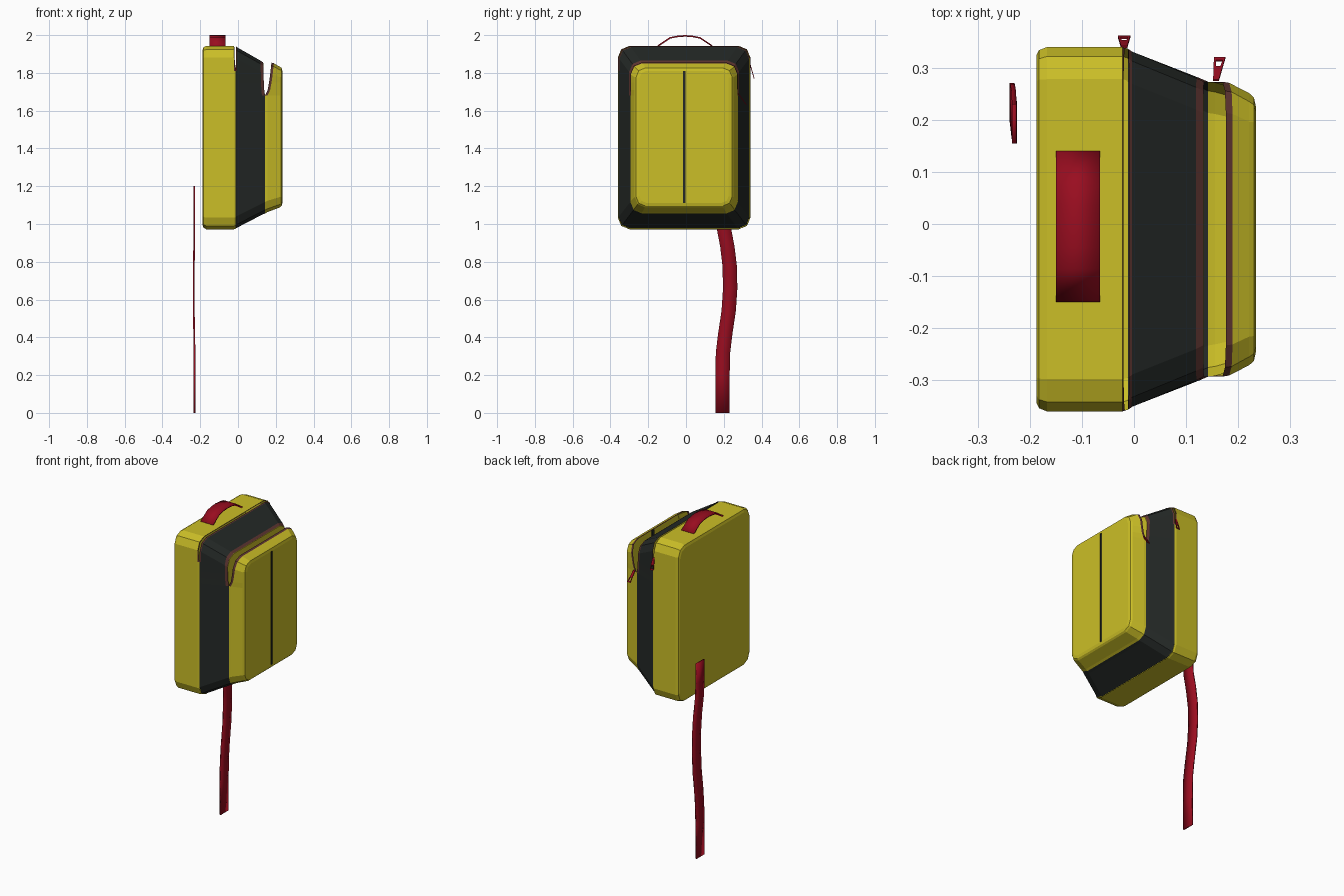
import bpy, bmesh, math
from mathutils import Vector

if "Cube" in bpy.data.objects:
    bpy.data.objects.remove(bpy.data.objects["Cube"])


def material(name, rgb):
    m = bpy.data.materials.new(name)
    m.diffuse_color = (*rgb, 1)
    m.use_nodes = True
    m.node_tree.nodes["Principled BSDF"].inputs["Base Color"].default_value = m.diffuse_color
    return m


YELLOW = material("yellow_fabric", (0.60, 0.52, 0.02))
DARK = material("dark_fabric", (0.018, 0.022, 0.02))
RED = material("red_webbing", (0.32, 0.004, 0.014))
TAPE = material("zip_tape", (0.11, 0.035, 0.03))
CY = -0.01  # the bag body sits slightly off centre


def finish(name, bm, mats, solid=0.0):
    bmesh.ops.recalc_face_normals(bm, faces=bm.faces)
    me = bpy.data.meshes.new(name)
    bm.to_mesh(me)
    bm.free()
    ob = bpy.data.objects.new(name, me)
    bpy.context.collection.objects.link(ob)
    for m in mats:
        me.materials.append(m)
    if solid:
        mod = ob.modifiers.new("thickness", 'SOLIDIFY')
        mod.thickness, mod.offset = solid, 0
    return ob


def ring(x, hy, z0, z1, r, notch=1.68, dx=0.0):
    """Round-cornered outline at x; above the notch height it bends by dx."""
    def corner(cy, cz, a0):
        return [(cy + r * math.cos(math.radians(a0 + a)),
                 cz + r * math.sin(math.radians(a0 + a))) for a in (0, 45, 90)]
    side = [notch, notch + 0.03, notch + 0.07]
    pts = corner(hy - r, z0 + r, -90) + [(hy, z) for z in side]
    pts += corner(hy - r, z1 - r, 0) + corner(-hy + r, z1 - r, 90)
    pts += [(-hy, z) for z in reversed(side)] + corner(-hy + r, z0 + r, 180)
    out = []
    for y, z in pts:
        t = min(1, max(0, (z - notch) / (z1 - notch)))
        out.append(Vector((x + dx * math.sqrt(t), y + CY, z)))
    return out


def loft(rings, tape_bands=(), notch=1.68, cap_first=False, cap_last=False):
    """Skin the rings; tape bands use material 1 above the notch."""
    bm = bmesh.new()
    rows = [[bm.verts.new(p) for p in r] for r in rings]
    n = len(rows[0])
    for k in range(len(rows) - 1):
        for i in range(n):
            j = (i + 1) % n
            f = bm.faces.new((rows[k][i], rows[k][j], rows[k + 1][j], rows[k + 1][i]))
            if k in tape_bands and min(v.co.z for v in f.verts) > notch - 0.01:
                f.material_index = 1
    if cap_first:
        bm.faces.new(rows[0])
    last = bm.faces.new(rows[-1]) if cap_last else None
    return bm, last


# Back shell, open toward the main zip
N1 = 1.81
bm, _ = loft([ring(-0.188, 0.335, 0.995, 1.92, 0.05, N1),
              ring(-0.183, 0.345, 0.98, 1.935, 0.057, N1),
              ring(-0.168, 0.351, 0.972, 1.943, 0.062, N1),
              ring(-0.022, 0.351, 0.972, 1.943, 0.062, N1),
              ring(-0.012, 0.348, 0.974, 1.941, 0.062, N1, -0.008)],
             (3,), N1, cap_first=True)
finish("back_shell", bm, [YELLOW, TAPE])

# Main zip tape edge
bm, _ = loft([ring(-0.012, 0.347, 0.976, 1.94, 0.062, N1, 0.002),
              ring(-0.006, 0.343, 0.98, 1.936, 0.062, N1, 0.002)], (0,), N1)
finish("main_zip_edge", bm, [DARK, TAPE])

# Dark tapering gusset with the pocket zip tape at its front rim
bm, _ = loft([ring(-0.006, 0.343, 0.98, 1.936, 0.062),
              ring(0.127, 0.291, 1.049, 1.865, 0.06, dx=-0.008),
              ring(0.143, 0.284, 1.056, 1.855, 0.06, dx=-0.01)], (1,))
finish("gusset", bm, [DARK, TAPE])

# Pocket lining wall
bm, _ = loft([ring(0.132, 0.284, 1.056, 1.855, 0.06),
              ring(0.134, 0.282, 1.058, 1.853, 0.06)], cap_last=True)
finish("pocket_lining", bm, [YELLOW, TAPE])

# Front pocket, with a zip gap above and a recessed centre seam
bm, front = loft([ring(0.143, 0.284, 1.056, 1.855, 0.06, dx=0.034),
                  ring(0.156, 0.282, 1.063, 1.851, 0.06, dx=0.034),
                  ring(0.222, 0.262, 1.088, 1.832, 0.055),
                  ring(0.231, 0.254, 1.096, 1.826, 0.048),
                  ring(0.235, 0.236, 1.112, 1.81, 0.036)], (0,), cap_last=True)
# seam strip cut across the front
front_faces = [front]
for y in (-0.017, -0.002):
    geom = front_faces + list({e for f in front_faces for e in f.edges}) \
        + list({v for f in front_faces for v in f.verts})
    bmesh.ops.bisect_plane(bm, geom=geom, plane_co=(0, y, 0), plane_no=(0, 1, 0))
    front_faces = [f for f in bm.faces if all(v.co.x > 0.2345 for v in f.verts)]
strip = [f for f in front_faces if abs(f.calc_center_median().y + 0.0095) < 0.006]
res = bmesh.ops.extrude_face_region(bm, geom=strip)
bmesh.ops.delete(bm, geom=strip, context='FACES_ONLY')
for g in res["geom"]:
    if isinstance(g, bmesh.types.BMVert):
        g.co.x -= 0.007
for f in bm.faces:
    if min(v.co.x for v in f.verts) > 0.226 and all(-0.018 < v.co.y < -0.001 for v in f.verts) \
            and min(v.co.x for v in f.verts) < 0.2305:
        f.material_index = 2
finish("front_pocket", bm, [YELLOW, TAPE, DARK])


def ribbon(name, left, right, thick):
    """Webbing strip between two matching edges."""
    b = bmesh.new()
    l = [b.verts.new(p) for p in left]
    r = [b.verts.new(p) for p in right]
    for i in range(len(l) - 1):
        b.faces.new((l[i], r[i], r[i + 1], l[i + 1]))
    ob = finish(name, b, [RED], thick)
    bpy.context.view_layer.objects.active = ob
    ob.select_set(True)
    bpy.ops.object.shade_smooth_by_angle(angle=math.radians(35))
    ob.select_set(False)
    return ob


# Carry handle on top
arch = [(-0.148, 1.943), (-0.085, 1.985), (-0.045, 1.993), (-0.005, 1.996),
        (0.035, 1.993), (0.075, 1.985), (0.138, 1.943)]
ribbon("carry_handle", [(-0.15, y, z) for y, z in arch],
       [(-0.066, y, z) for y, z in arch], 0.008)

# Hanging strap behind the back: (x, centre y, z)
path = [(-0.231, 0.193, 1.2), (-0.231, 0.193, 1.08), (-0.231, 0.2, 0.98), (-0.232, 0.219, 0.88),
        (-0.234, 0.231, 0.78), (-0.235, 0.234, 0.66), (-0.234, 0.226, 0.54),
        (-0.232, 0.208, 0.42), (-0.230, 0.196, 0.32), (-0.230, 0.193, 0.2), (-0.230, 0.193, 0)]
ribbon("hanging_strap", [(x, y - 0.038, z) for x, y, z in path],
       [(x, y + 0.038, z) for x, y, z in path], 0.009)


# Zip pulls: flared tabs with a hole near the wide end
def zip_pull(name, top, bottom, w):
    a, b = Vector(top), Vector(bottom)
    bm = bmesh.new()

    def quad(t0, t1, w0, w1):
        return [bm.verts.new(a.lerp(b, t) + Vector((s * k, 0, 0)))
                for t, s, k in ((t0, -1, w0), (t0, 1, w0), (t1, 1, w1), (t1, -1, w1))]
    outer = quad(0, 1, w * 0.5, w)
    inner = quad(0.6, 0.88, w * 0.4, w * 0.6)
    for i in range(4):
        j = (i + 1) % 4
        bm.faces.new((outer[i], outer[j], inner[j], inner[i]))
    finish(name, bm, [RED], 0.004)


zip_pull("main_zip_pull", (-0.019, 0.341, 1.84), (-0.019, 0.361, 1.77), 0.012)
zip_pull("pocket_zip_pull", (0.158, 0.277, 1.69), (0.165, 0.32, 1.63), 0.011)
